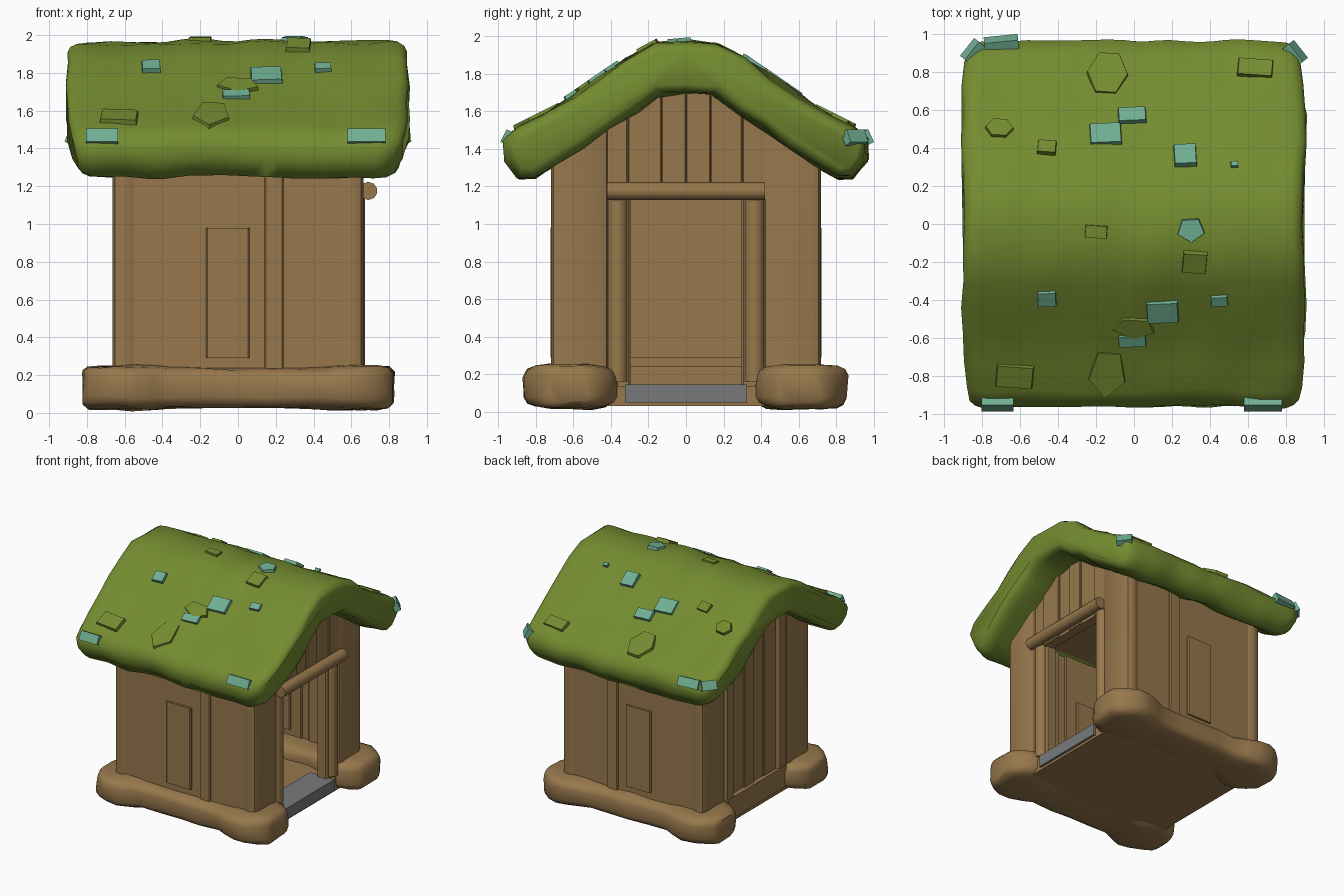
import bpy, bmesh, math
from mathutils import Vector, Matrix, noise

if "Cube" in bpy.data.objects:
    bpy.data.objects.remove(bpy.data.objects["Cube"])


def material(name, rgb):
    m = bpy.data.materials.new(name)
    m.diffuse_color = (*rgb, 1)
    m.use_nodes = True
    m.node_tree.nodes["Principled BSDF"].inputs["Base Color"].default_value = m.diffuse_color
    return m


GREEN = material("moss green", (0.175, 0.262, 0.03))
WOOD = material("wood brown", (0.31, 0.187, 0.073))
TEAL = material("teal leaf", (0.16, 0.43, 0.29))
GREY = material("stone grey", (0.19, 0.195, 0.2))


def finish(bm, name, mat, angle=35):
    bmesh.ops.recalc_face_normals(bm, faces=bm.faces)
    me = bpy.data.meshes.new(name)
    bm.to_mesh(me)
    bm.free()
    me.materials.append(mat)
    ob = bpy.data.objects.new(name, me)
    bpy.context.collection.objects.link(ob)
    bpy.ops.object.select_all(action='DESELECT')
    ob.select_set(True)
    bpy.context.view_layer.objects.active = ob
    bpy.ops.object.shade_smooth_by_angle(angle=math.radians(angle))
    return ob


def wobble(bm, amount, freq):
    for v in bm.verts:
        v.co += noise.noise_vector(v.co * freq) * amount


def loft(rings):
    bm = bmesh.new()
    vr = [[bm.verts.new(p) for p in r] for r in rings]
    n = len(vr[0])
    for a, b in zip(vr, vr[1:]):
        for i in range(n):
            bm.faces.new((a[i], a[(i + 1) % n], b[(i + 1) % n], b[i]))
    bm.faces.new(vr[0])
    bm.faces.new(vr[-1])
    return bm


def roof_under(y):
    return 1.69 - max(0, abs(y) - 0.14) * 0.66


def box(name, x, y, z, mat=WOOD, bevel=0.012, to_roof=False, segs=1):
    """Bevelled upright board; to_roof cuts its top along the roof slope."""
    bm = bmesh.new()
    bmesh.ops.create_cube(bm, size=1)
    for v in bm.verts:
        v.co = Vector([r[0] + (r[1] - r[0]) * (c + 0.5) for r, c in zip((x, y, z), v.co)])
    upright = [e for e in bm.edges if abs(e.verts[0].co.z - e.verts[1].co.z) > 0.01]
    if bevel:
        bmesh.ops.bevel(bm, geom=upright, offset=bevel, segments=segs, affect='EDGES', profile=0.5)
    if to_roof:
        mid = (z[0] + z[1]) / 2
        for v in bm.verts:
            if v.co.z > mid:
                v.co.z = roof_under(v.co.y) + 0.05
    return finish(bm, name, mat)


def pole(name, a, b, r, sides=10):
    a, b = Vector(a), Vector(b)
    bm = bmesh.new()
    rot = (b - a).to_track_quat('Z', 'Y').to_matrix().to_4x4()
    bmesh.ops.create_cone(bm, cap_ends=True, segments=sides, radius1=r, radius2=r,
                          depth=(b - a).length, matrix=Matrix.Translation((a + b) / 2) @ rot)
    return finish(bm, name, WOOD, 45)


# Roof: thick mossy slab lofted along x with rounded ends
outer = [(0, 1.97), (0.17, 1.955), (0.32, 1.875), (0.46, 1.78), (0.59, 1.69), (0.75, 1.585),
         (0.88, 1.52)]
lip = [(0.965, 1.45), (0.96, 1.34), (0.89, 1.25), (0.81, 1.25)]
inner = [(0.72, 1.305), (0.55, 1.41), (0.40, 1.51), (0.26, 1.60), (0.14, 1.685), (0, 1.695)]
half = outer + lip + inner
profile = half + [(-y, z) for y, z in reversed(half[1:-1])]


def core(y, z):
    pts = []
    for i in range(-43, 44):
        cy = i * 0.02
        pts.append((cy, 1.83 - max(0, abs(cy) - 0.13) * 0.62))
    return min(pts, key=lambda p: (p[0] - y) ** 2 + (p[1] - z) ** 2)


stations = [(-0.9, 0.38), (-0.885, 0.16), (-0.85, 0.03), (-0.8, 0)]
stations += [(i * 0.075, 0) for i in range(-9, 10)]
stations += [(-x, f) for x, f in reversed(stations[:4])]
rings = []
for x, f in stations:
    ring = []
    for y, z in profile:
        cy, cz = core(y, z)
        yy, zz = y + (cy - y) * f, z + (cz - z) * f
        taper = 1 - 0.07 * max(0, (1.42 - zz) / 0.17) - 0.06 * max(0, (abs(yy) - 0.75) / 0.21) ** 2
        ring.append((x * taper, yy, zz))
    rings.append(ring)
bm = loft(rings)
wobble(bm, 0.024, 4.5)
finish(bm, "roof", GREEN, 60)


# Leaf and moss tiles lying on the roof
def on_roof(y):
    a = abs(y)
    for (y0, z0), (y1, z1) in zip(outer, outer[1:] + lip[:1]):
        if a <= y1:
            return z0 + (z1 - z0) * (a - y0) / (y1 - y0), math.atan2(z1 - z0, y1 - y0)
    return lip[0][1], -0.6


def tile(name, x, y, w, d, mat, spin=0.1, sides=4):
    z, slope = on_roof(y)
    bm = bmesh.new()
    bmesh.ops.create_cone(bm, cap_ends=True, segments=sides, radius1=0.72, radius2=0.66, depth=0.046,
                          matrix=Matrix.Rotation(math.pi / sides, 4, 'Z'))
    bm.transform(Matrix.Translation((x, y, z)) @
                 Matrix.Rotation(slope if y > 0 else -slope, 4, 'X') @
                 Matrix.Rotation(spin, 4, 'Z') @ Matrix.Diagonal((w, d, 1, 1)))
    finish(bm, name, mat)


for x, y, w, d, n in [(-0.15, 0.47, .17, .13, 4), (-0.01, 0.57, .15, .09, 4), (0.27, 0.36, .12, .13, 4),
                      (0.3, -0.03, .11, .1, 5), (-0.46, -0.39, .1, .09, 4), (0.15, -0.46, .17, .13, 4),
                      (0.45, -0.4, .09, .06, 4), (0.53, 0.31, .04, .03, 4), (-0.01, -0.61, .15, .07, 4)]:
    tile("teal_leaf", x, y, w, d, TEAL, 0.05, n)
for x, y, w, d, n in [(-0.14, 0.79, .16, .2, 6), (0.64, 0.82, .19, .1, 4), (-0.71, 0.5, .11, .09, 6),
                      (-0.46, 0.4, .1, .08, 4), (-0.2, -0.04, .12, .07, 4), (0.32, -0.2, .13, .12, 4),
                      (0, -0.54, .17, .1, 5), (-0.63, -0.8, .2, .13, 4), (-0.14, -0.78, .15, .22, 5)]:
    tile("moss_patch", x, y, w, d, GREEN, -0.08, n)


# Teal leaves on the eave edges
def eave_leaf(x, y, w, turn):
    bm = bmesh.new()
    bmesh.ops.create_cube(bm, size=1)
    s = 1 if y > 0 else -1
    bm.transform(Matrix.Translation((x, y, 1.46)) @ Matrix.Rotation(turn, 4, 'Z') @
                 Matrix.Rotation(s * 0.45, 4, 'X') @ Matrix.Diagonal((w, 0.05, 0.075, 1)))
    finish(bm, "eave_leaf", TEAL)


for args in [(-0.72, -0.95, .17, 0), (0.68, -0.95, .2, 0), (-0.7, 0.955, .18, 0.1),
             (-0.85, 0.91, .12, 0.9), (0.85, 0.9, .12, -0.9)]:
    eave_leaf(*args)

# Base logs along both sides with round pads at the corners: x, width, height factors
ends = [(0.82, 0.4, 0.74), (0.795, 0.6, 0.94), (0.73, 0.82, 1), (0.65, 0.98, 1), (0.55, 0.98, 1),
        (0.44, 0.84, 0.97), (0.36, 0.72, 0.93), (0.18, 0.72, 0.9)]
shape = [(-x, w, h) for x, w, h in ends] + [(0, 0.72, 0.92)] + ends[::-1]
for s in (-1, 1):
    rings = []
    for x, w, h in shape:
        ring = []
        for k in range(16):
            a = 2 * math.pi * (k + 0.5) / 16
            c, t = math.cos(a), math.sin(a)
            ring.append((x, s * 0.615 + 0.255 * w * math.copysign(abs(c) ** 0.5, c),
                         0.133 + 0.118 * h * math.copysign(abs(t) ** 0.5, t)))
        rings.append(ring)
    bm = loft(rings)
    wobble(bm, 0.018, 5)
    finish(bm, "base_log", WOOD, 45)

# Floor, door sill, ceiling and back rail
box("floor", (-0.66, 0.66), (-0.6, 0.6), (0.03, 0.135))
box("door_sill", (0.45, 0.68), (-0.325, 0.325), (0.05, 0.145), GREY, 0)
box("ceiling", (-0.6, 0.6), (-0.66, 0.66), (1.37, 1.4), WOOD, 0)
box("back_rail", (-0.67, -0.5), (-0.42, 0.42), (0.06, 0.24), WOOD, 0.03)
box("inner_rail", (-0.6, -0.52), (-0.42, 0.42), (0.13, 0.29), WOOD, 0)

# Side walls with planks and a raised panel showing on both faces
for s in (-1, 1):
    def side(name, x0, x1, y_out, z0=0.15, z1=1.4, t=0.08, roof=True):
        box(name, (x0, x1), tuple(sorted((s * y_out, s * (y_out - t)))), (z0, z1), WOOD, 0.008, roof)
    side("side_wall", -0.56, 0.16, 0.705)
    side("side_plank", 0.14, 0.24, 0.72)
    side("side_wall", 0.22, 0.56, 0.705)
    side("side_panel", -0.17, 0.06, 0.722, 0.29, 0.98, 0.112, False)
    # Corner columns, door jambs and posts
    for e in (-1, 1):
        box("corner_column", tuple(sorted((e * 0.54, e * 0.665))), tuple(sorted((s * 0.41, s * 0.72))),
            (0.13, 1.4), WOOD, 0.045, True, 2)
    box("door_jamb", (0.53, 0.63), tuple(sorted((s * 0.295, s * 0.45))), (0.13, 1.15), WOOD)
    pole("door_post", (0.62, s * 0.365, 0.16), (0.62, s * 0.365, 1.15), 0.055)
    box("back_post", (-0.665, -0.57), tuple(sorted((s * 0.28, s * 0.42))), (0.13, 1.5), WOOD, 0.03, True)

# Lintel over the door
pole("door_lintel", (0.69, -0.42, 1.175), (0.69, 0.42, 1.175), 0.048)

# Gable planks above the door, full height planks on the back with a smooth inner lining
edges = [-0.45, -0.31, -0.13, 0.0, 0.13, 0.30, 0.45]
for i, (a, b) in enumerate(zip(edges, edges[1:])):
    d = 0.012 * (i % 2)
    box("gable_plank", (0.56, 0.64 + d), (a, b), (1.13, 1.6), WOOD, 0.006, True)
    box("back_plank", (-0.63 - d, -0.59), (a, b), (0.13, 1.6), WOOD, 0.006, True)
box("back_lining", (-0.6, -0.58), (-0.5, 0.5), (0.13, 1.39), WOOD, 0)
